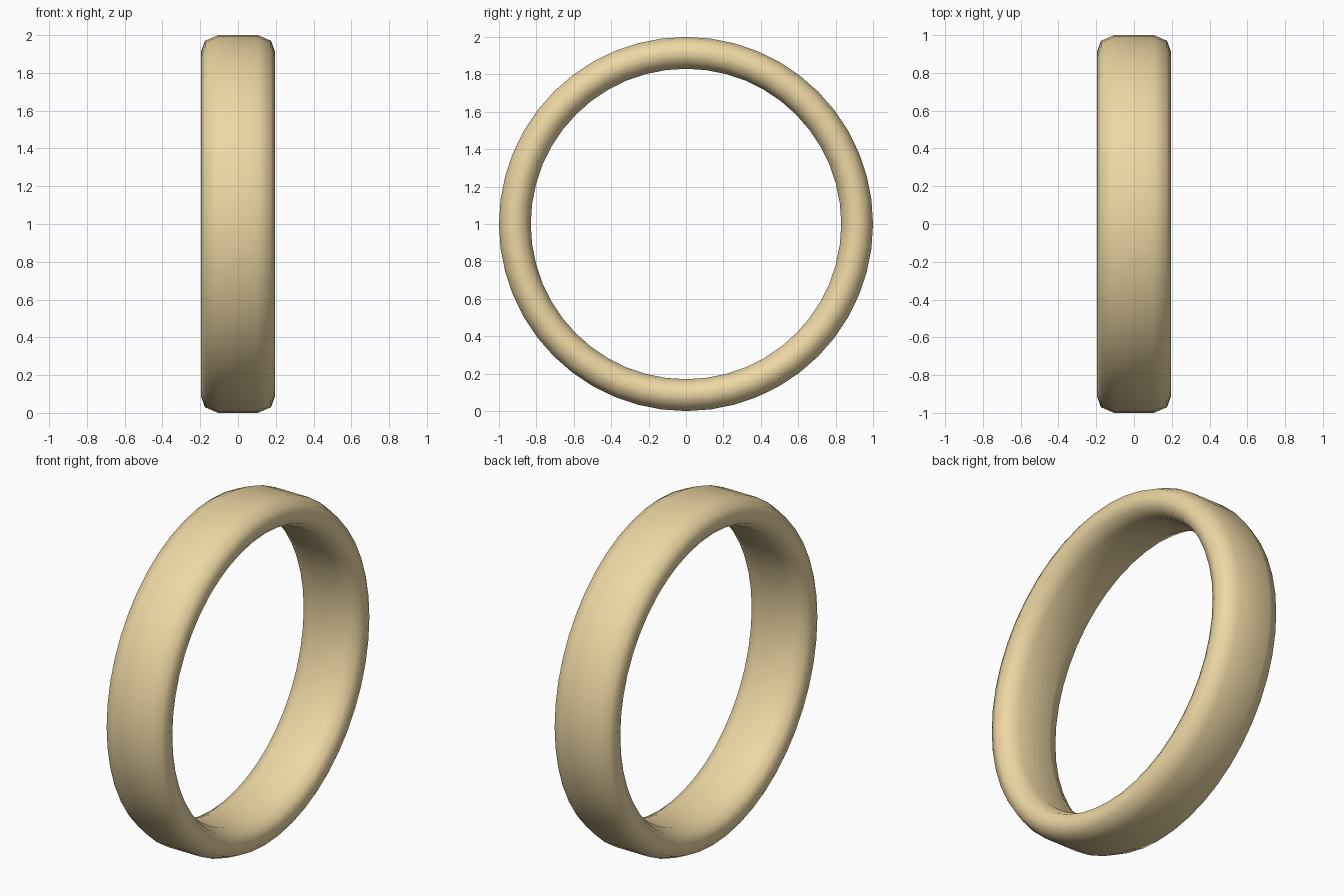
import bpy, bmesh, math

if "Cube" in bpy.data.objects:
    bpy.data.objects.remove(bpy.data.objects["Cube"])

SEGMENTS = 48
# half of the band cross-section: (x, radius), from the outer face round to the inner face
half = [(0.105, 1.0), (0.175, 0.97), (0.195, 0.915), (0.175, 0.86), (0.105, 0.83)]
profile = half + [(-x, r) for x, r in reversed(half)]

# ring band: profile swept around the x axis
bm = bmesh.new()
rings = []
for i in range(SEGMENTS):
    a = 2 * math.pi * i / SEGMENTS
    rings.append([bm.verts.new((x, r * math.sin(a), 1 + r * math.cos(a))) for x, r in profile])
n = len(profile)
for i in range(SEGMENTS):
    p, q = rings[i], rings[(i + 1) % SEGMENTS]
    for j in range(n):
        k = (j + 1) % n
        bm.faces.new((p[j], p[k], q[k], q[j]))
bmesh.ops.recalc_face_normals(bm, faces=bm.faces)
for f in bm.faces:
    f.smooth = True

mesh = bpy.data.meshes.new("ring_band")
bm.to_mesh(mesh)
bm.free()
ring = bpy.data.objects.new("ring_band", mesh)
bpy.context.collection.objects.link(ring)

# pale gold
gold = bpy.data.materials.new("pale_gold")
gold.diffuse_color = (0.85, 0.68, 0.37, 1)
gold.use_nodes = True
gold.node_tree.nodes["Principled BSDF"].inputs["Base Color"].default_value = gold.diffuse_color
mesh.materials.append(gold)
